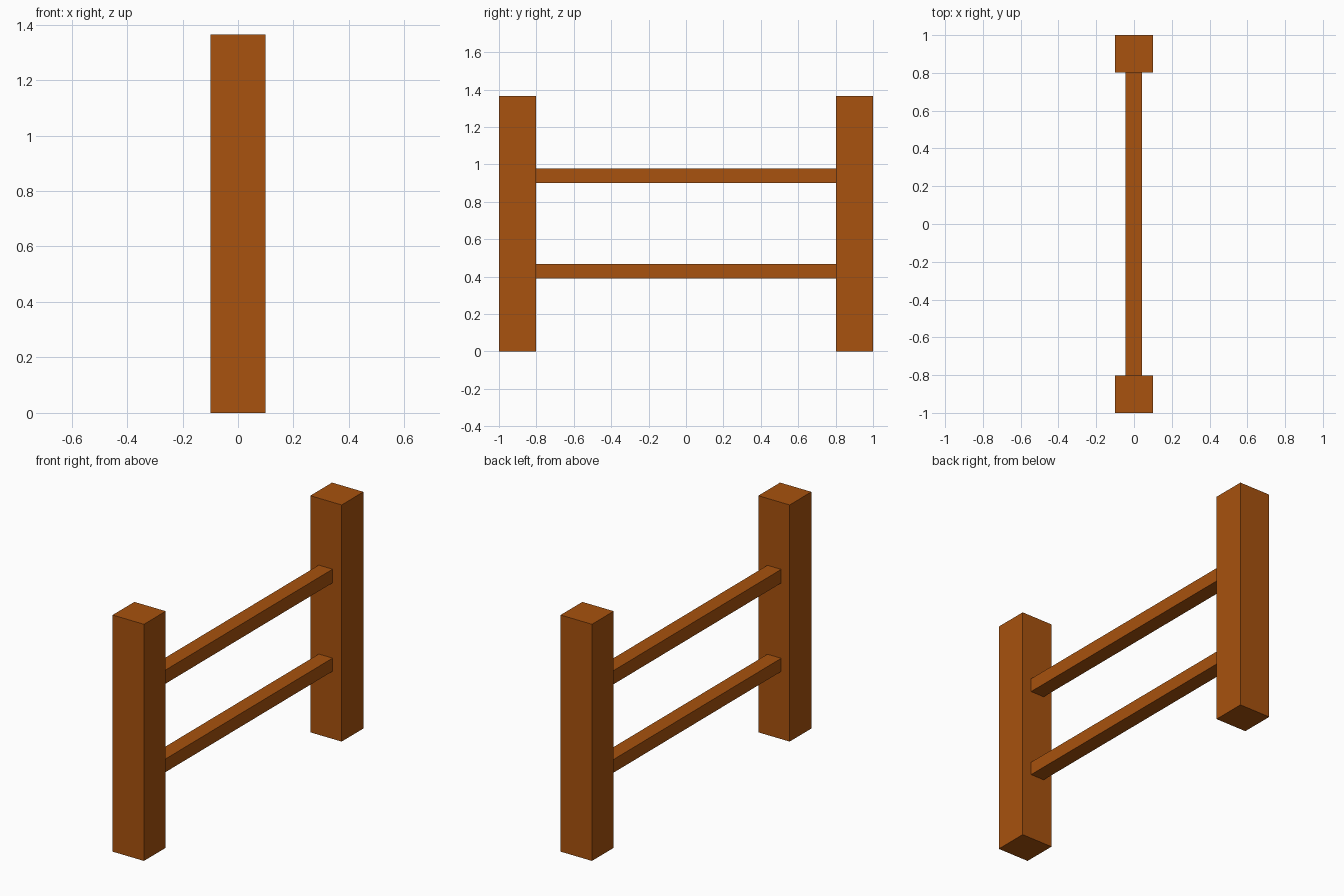
import bpy

if "Cube" in bpy.data.objects:
    bpy.data.objects.remove(bpy.data.objects["Cube"])

wood = bpy.data.materials.new("brown wood")
wood.diffuse_color = (0.392, 0.084, 0.0044, 1)
wood.use_nodes = True
wood.node_tree.nodes["Principled BSDF"].inputs["Base Color"].default_value = wood.diffuse_color


def box(name, x, y, z):
    """Axis-aligned box from (min, max) ranges."""
    ranges = (x, y, z)
    bpy.ops.mesh.primitive_cube_add(size=1)
    ob = bpy.context.object
    ob.name = name
    for v in ob.data.vertices:
        v.co = [(a + b) / 2 + c * (b - a) for (a, b), c in zip(ranges, v.co)]
    ob.data.materials.append(wood)
    return ob


# Two square posts
box("front_post", (-0.1, 0.1), (-1.0, -0.802), (0, 1.365))
box("back_post", (-0.1, 0.1), (0.802, 1.0), (0, 1.365))

# Two rails butted between the posts
for name, z in (("lower_rail", (0.39, 0.466)), ("upper_rail", (0.9, 0.979))):
    box(name, (-0.046, 0.042), (-0.802, 0.802), z)
